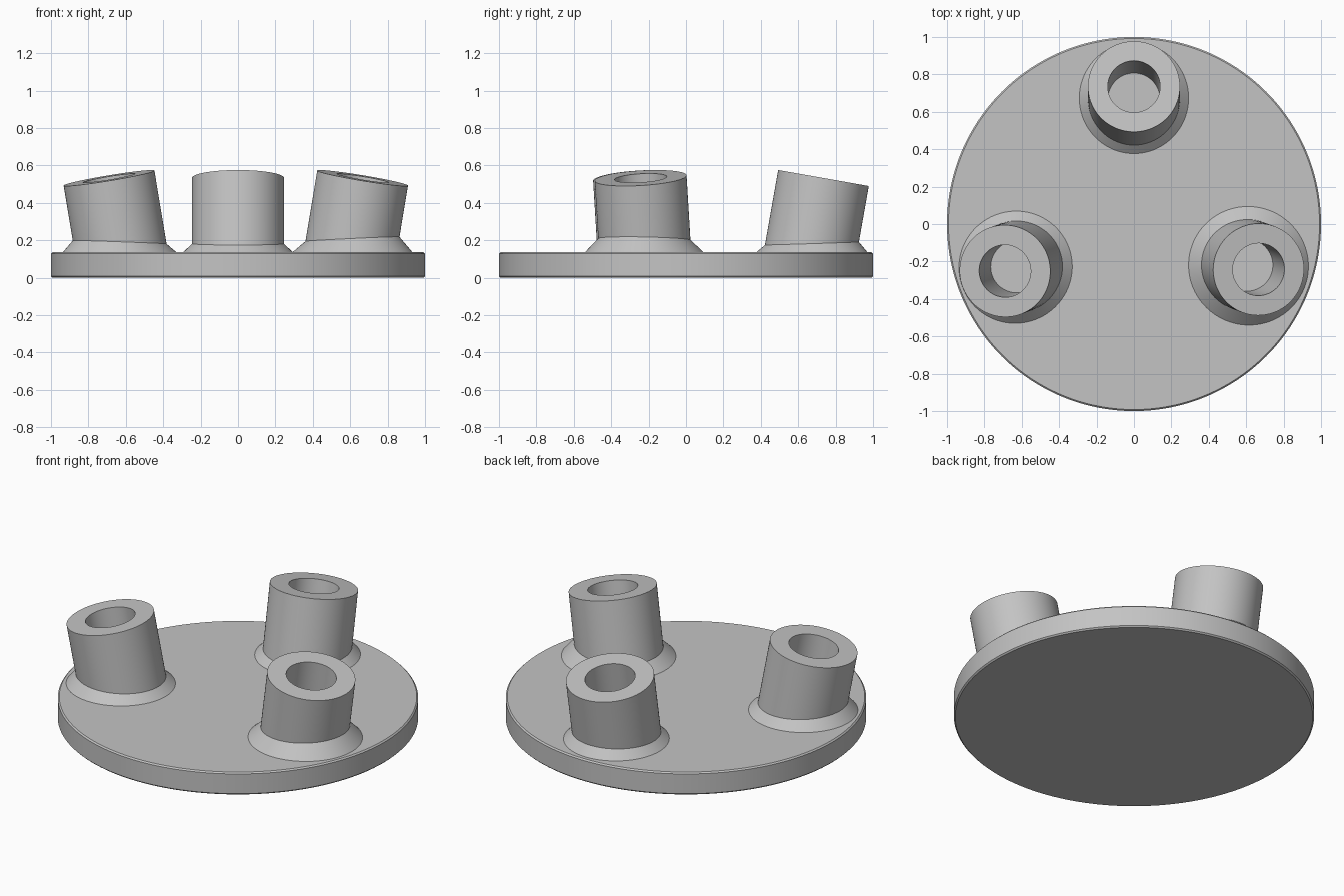
import bpy, bmesh
from math import sin, cos, tan, pi, radians
from mathutils import Matrix, Vector

cube = bpy.data.objects.get("Cube")
if cube:
    bpy.data.objects.remove(cube)

SEGMENTS = 96
PLATE_TOP = 0.137
TUBE_TOP = 0.533
TILT = radians(10)
OUTER, INNER = 0.246, 0.14

grey = bpy.data.materials.new("light grey")
grey.use_nodes = True
colour = (0.55, 0.55, 0.55, 1)
grey.diffuse_color = colour
grey.node_tree.nodes["Principled BSDF"].inputs["Base Color"].default_value = colour


def finish(name, bm):
    bmesh.ops.recalc_face_normals(bm, faces=bm.faces)
    mesh = bpy.data.meshes.new(name)
    bm.to_mesh(mesh)
    bm.free()
    mesh.materials.append(grey)
    obj = bpy.data.objects.new(name, mesh)
    bpy.context.collection.objects.link(obj)
    bpy.ops.object.select_all(action="DESELECT")
    obj.select_set(True)
    bpy.context.view_layer.objects.active = obj
    bpy.ops.object.shade_smooth_by_angle(angle=radians(30))
    return obj


def base_plate():
    bm = bmesh.new()
    bmesh.ops.create_cone(bm, cap_ends=True, segments=2 * SEGMENTS, radius1=1, radius2=1,
                          depth=PLATE_TOP, matrix=Matrix.Translation((0, 0, PLATE_TOP / 2)))
    # Fine chamfer on both rims
    rims = [e for e in bm.edges if abs(e.verts[0].co.z - e.verts[1].co.z) < 0.001]
    bmesh.ops.bevel(bm, geom=rims, offset=0.008, segments=1, affect="EDGES")
    finish("base_plate", bm)


def leaning_socket(name, angle, reach, collar):
    """Tube leaning outward, cut square at the top, with a chamfered collar on the plate."""
    axis = Vector((sin(TILT), 0, cos(TILT)))
    side = Vector((cos(TILT), 0, -sin(TILT)))
    centre = Vector((reach, 0, TUBE_TOP))
    turn = Matrix.Rotation(radians(angle), 3, "Z")
    rings = [[] for _ in range(5)]
    for i in range(SEGMENTS):
        a = 2 * pi * i / SEGMENTS
        around = side * cos(a) + Vector((0, sin(a), 0))
        flat = Vector((cos(a), sin(a), 0))
        lip_out, lip_in = centre + around * OUTER, centre + around * INNER
        foot_out, foot_in = (p - axis * ((p.z - PLATE_TOP) / axis.z) for p in (lip_out, lip_in))
        # Collar grows where the tube meets the plate at a sharper angle
        leg = collar / tan((pi / 2 - TILT * cos(a)) / 2)
        section = (foot_out + flat * leg, foot_out + axis * leg, lip_out, lip_in, foot_in)
        for ring, point in zip(rings, section):
            ring.append(turn @ point)
    bm = bmesh.new()
    loops = [[bm.verts.new(p) for p in ring] for ring in rings]
    for k, lower in enumerate(loops):
        upper = loops[(k + 1) % len(loops)]
        for i in range(SEGMENTS):
            j = (i + 1) % SEGMENTS
            bm.faces.new((lower[i], lower[j], upper[j], upper[i]))
    finish(name, bm)


base_plate()
leaning_socket("back_socket", 90, 0.735, 0.046)
leaning_socket("right_socket", 200, 0.734, 0.053)
leaning_socket("left_socket", 340, 0.709, 0.07)
